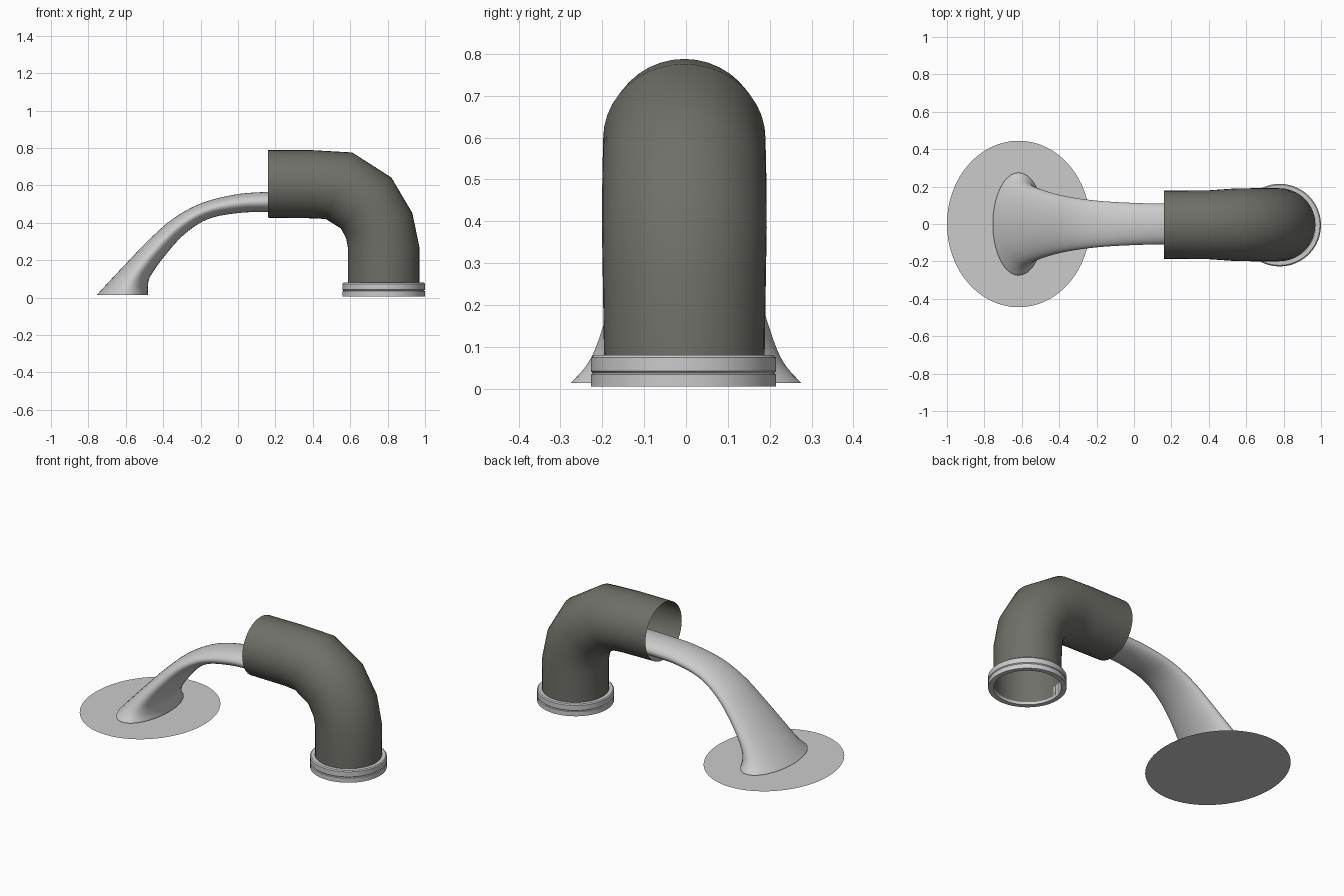
import bpy, math
from mathutils import Vector

if "Cube" in bpy.data.objects:
    bpy.data.objects.remove(bpy.data.objects["Cube"])


def make_object(name, verts, faces, angle=40):
    mesh = bpy.data.meshes.new(name)
    mesh.from_pydata(verts, [], faces)
    mesh.update()
    obj = bpy.data.objects.new(name, mesh)
    bpy.context.collection.objects.link(obj)
    bpy.ops.object.select_all(action='DESELECT')
    obj.select_set(True)
    bpy.context.view_layer.objects.active = obj
    bpy.ops.object.mode_set(mode='EDIT')
    bpy.ops.mesh.select_all(action='SELECT')
    bpy.ops.mesh.normals_make_consistent(inside=False)
    bpy.ops.object.mode_set(mode='OBJECT')
    bpy.ops.object.shade_smooth_by_angle(angle=math.radians(angle))
    return obj


def bridge(rings, n, closed=False):
    count = rings if closed else rings - 1
    return [(r * n + i, r * n + (i + 1) % n,
             (r + 1) % rings * n + (i + 1) % n, (r + 1) % rings * n + i)
            for r in range(count) for i in range(n)]


def tube(name, sections, n, cy=0.0):
    """Elliptical tube; each section = outer x, outer z, inner x, inner z, half width."""
    verts = []
    for ox, oz, ix, iz, w in sections:
        a, b = Vector((ox, cy, oz)), Vector((ix, cy, iz))
        mid, half = (a + b) / 2, (a - b) / 2
        for i in range(n):
            t = math.tau * i / n
            verts.append(mid + half * math.cos(t) + Vector((0, w * math.sin(t), 0)))
    return make_object(name, verts, bridge(len(sections), n), 60)


def smooth_sections(pts, steps):
    """Catmull-Rom interpolation between sections."""
    out = []
    for k in range(len(pts) - 1):
        p = [pts[max(k - 1, 0)], pts[k], pts[k + 1], pts[min(k + 2, len(pts) - 1)]]
        for s in range(steps):
            t = s / steps
            out.append([0.5 * (2 * b + (c - a) * t + (2 * a - 5 * b + 4 * c - d) * t * t
                               + (3 * b - a - 3 * c + d) * t ** 3)
                        for a, b, c, d in zip(*p)])
    return out + [pts[-1]]


# flared inner pipe
pipe = [(-.755, .014, -.48, .014, .275), (-.70, .074, -.482, .055, .232),
        (-.61, .17, -.468, .115, .2), (-.48, .305, -.39, .225, .165),
        (-.35, .42, -.285, .34, .14), (-.2, .503, -.16, .42, .123),
        (-.02, .55, 0, .452, .113), (.16, .565, .16, .458, .109),
        (.45, .568, .45, .462, .109)]
tube('inner_pipe', smooth_sections(pipe, 5), 40)

# faceted outer elbow sleeve
elbow = tube('elbow_sleeve', [(.16, .788, .16, .427, .182), (.40, .788, .40, .424, .184),
                              (.61, .776, .47, .42, .194), (.82, .642, .55, .37, .196),
                              (.932, .452, .578, .318, .197), (.97, .27, .587, .27, .195),
                              (.97, .02, .587, .02, .191)], 40, -.004)
mat = bpy.data.materials.new('dark_grey')
mat.diffuse_color = (.16, .16, .14, 1)
mat.use_nodes = True
mat.node_tree.nodes["Principled BSDF"].inputs["Base Color"].default_value = mat.diffuse_color
elbow.data.materials.append(mat)

# grooved flange ring around the elbow foot
N = 48
profile = [(.192, .005), (.221, .005), (.221, .034), (.216, .037),
           (.221, .042), (.221, .074), (.215, .08), (.192, .08)]
ring = [(.779 + r * math.cos(math.tau * i / N), -.006 + r * math.sin(math.tau * i / N), z)
        for r, z in profile for i in range(N)]
make_object('flange_ring', ring, bridge(len(profile), N, True), 35)

# flat oval base sheet under the flared pipe
oval = [(-.617 + .383 * math.cos(math.tau * i / 64), .445 * math.sin(math.tau * i / 64), 0)
        for i in range(64)]
make_object('base_plate', oval, [tuple(range(64))])
